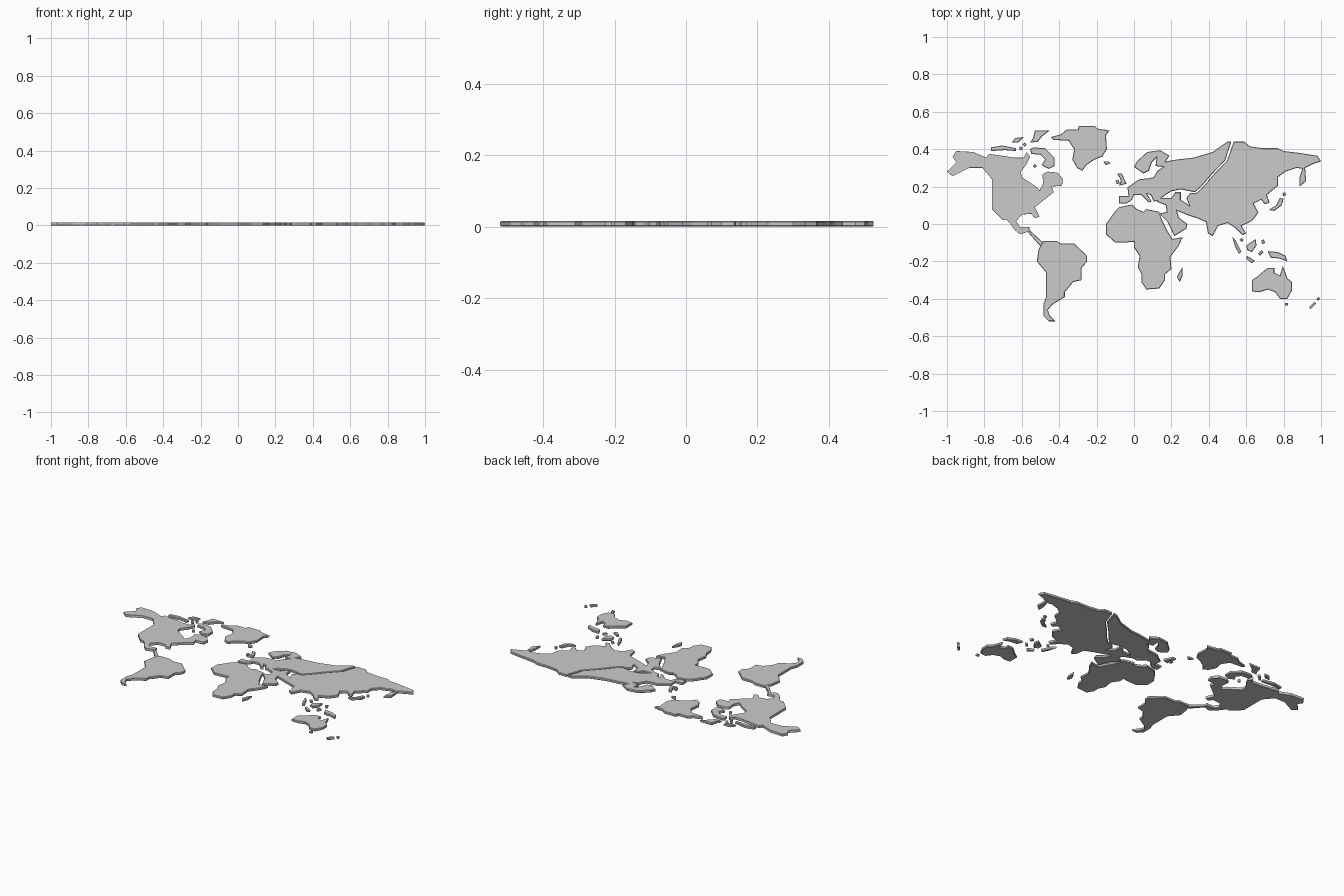
import bpy, bmesh, math

H = 0.016      # plate thickness
CH = 0.003     # chamfer on the rims


def plate(name, pts):
    """Flat outline (hundredths of a unit) raised into a chamfered slab."""
    bm = bmesh.new()
    face = bm.faces.new([bm.verts.new((x / 100, y / 100, 0)) for x, y in pts])
    ext = bmesh.ops.extrude_face_region(bm, geom=[face])
    top = [v for v in ext["geom"] if isinstance(v, bmesh.types.BMVert)]
    bmesh.ops.translate(bm, verts=top, vec=(0, 0, H))
    bmesh.ops.recalc_face_normals(bm, faces=bm.faces)
    rims = [e for e in bm.edges if abs(e.verts[0].co.z - e.verts[1].co.z) < 1e-6]
    bmesh.ops.bevel(bm, geom=rims, offset=CH, segments=1, affect='EDGES', clamp_overlap=True)
    me = bpy.data.meshes.new(name)
    bm.to_mesh(me)
    bm.free()
    ob = bpy.data.objects.new(name, me)
    bpy.context.collection.objects.link(ob)
    return ob


def islet(name, x, y, w=1.2, h=1.2, turn=45):
    """Small four-sided island."""
    a = math.radians(turn)
    c, s = math.cos(a), math.sin(a)
    quad = [(-w, -h), (w, -h), (w, h), (-w, h)]
    plate(name, [(x + u * c - v * s, y + u * s + v * c) for u, v in quad])


# Americas
plate("north_america", [
    (-100, 28), (-95, 33), (-97, 36), (-95, 39), (-86, 38.5), (-79, 35.5), (-77.5, 37.5),
    (-64, 35.5), (-59, 35.5), (-57.5, 38.5), (-55.5, 36), (-57.5, 32), (-60.5, 28), (-60, 25),
    (-53, 20.5), (-50.5, 18), (-48.5, 21.5), (-49, 26.5), (-46, 28), (-41, 27.5), (-38, 24),
    (-38.5, 20.5), (-44, 20), (-43, 17), (-48, 13), (-53, 9), (-50.5, 4), (-53, 3), (-55, 5.5),
    (-60, 5), (-63, 1.5), (-61, -1.5), (-56, -1.5), (-56, -4), (-61, -5.5), (-64, -3),
    (-66, 0), (-74, 9), (-68, 2.5), (-70, 2), (-76, 8), (-76, 24), (-81, 30), (-88, 30), (-97, 25.5)])
plate("central_isthmus", [(-57.5, -3.5), (-55.5, -3.5), (-48.5, -10), (-50, -12)])
plate("south_america", [
    (-51, -13.5), (-48.5, -9), (-41.5, -9), (-39, -10.5), (-32, -10.5), (-25, -17), (-25, -20),
    (-28, -23.5), (-28, -30), (-32.5, -31), (-37, -36.5), (-37, -39), (-43.5, -43), (-46, -46),
    (-45, -49), (-42, -52), (-45.5, -52), (-48.5, -49), (-48.5, -43), (-47, -39), (-47, -26),
    (-52, -20)])

# Arctic islands
plate("greenland", [
    (-44.5, 46.5), (-39, 48), (-36, 50.5), (-30, 50.5), (-29.5, 52.5), (-21, 52.5), (-19.5, 51),
    (-13, 50), (-15, 47.5), (-14.5, 40), (-17, 36), (-21, 34.5), (-25.5, 31.5), (-27.5, 28.5),
    (-30.5, 30), (-33, 34.5), (-32, 40), (-35, 44.5), (-43, 45)])
plate("arctic_island_north", [(-53, 50), (-45, 50), (-49, 47), (-51.5, 44), (-55.5, 43.5), (-54, 46)])
plate("arctic_island_east", [
    (-55.5, 40), (-54, 41), (-47.5, 40.5), (-42.5, 35.5), (-42.5, 31), (-45.5, 29.5),
    (-49.5, 31.5), (-47.5, 34.5), (-50, 37), (-55, 37.5)])
plate("arctic_island_west", [(-76.5, 41), (-70.5, 42), (-63, 40.5), (-63, 39), (-69, 39.5), (-76.5, 39)])
plate("arctic_island_middle", [(-63.5, 46), (-59, 46.5), (-62, 43.5), (-65.5, 43.5)])
for i, (x, y) in enumerate([(-60.5, 40.5), (-58.5, 42.5), (-53, 31)]):
    islet(f"arctic_islet_{i}", x, y, 0.8, 0.8, 40)
plate("north_atlantic_island", [(-16.5, 33.5), (-13.5, 33.5), (-12.5, 32.5), (-15, 31.5)])

# Europe
plate("britain", [(-9, 27), (-6.5, 27), (-4, 21.5), (-8, 20.5), (-7, 23.5)])
islet("britain_west_islet", -8.8, 22.5, 0.8, 1, 20)
plate("europe", [
    (-8, 11), (-8, 15), (-3, 15), (-3.5, 19.5), (2, 23.5), (3.5, 24), (8, 24.5), (10.5, 25),
    (12.5, 28.5), (15.5, 30.5), (11.5, 31), (12, 35.5), (9.5, 33), (8, 28.5), (5, 27),
    (0, 30.5), (1.5, 33.5), (7, 38.5), (14, 39.5), (19, 36.5), (17, 33.5), (23, 34.5),
    (32, 35.5), (37, 37), (42, 38.5), (47, 42), (50, 44), (52, 44), (48.8, 34), (42, 27),
    (36, 20), (32.5, 17), (25, 18.5), (20, 17.5), (17.5, 16), (13, 12.5), (10.5, 12), (9, 15.5),
    (7, 16), (9.5, 12), (8, 11.5), (4, 15.5), (0, 15.5), (-1, 13), (-4, 11)])

# Africa
plate("africa", [
    (-10, 7), (-8, 9), (-1, 10.5), (1.5, 8), (5, 6.5), (6.5, 8), (13.5, 6.5), (15, 2), (18, -4),
    (20.5, -8), (26, -7), (24, -11.5), (19.5, -17.5), (20, -24), (16.5, -27), (16.5, -30),
    (13.5, -34.5), (6.5, -35), (4, -31), (4, -27), (2, -23), (3, -17), (0, -12.5), (0, -9.5),
    (-5.5, -10), (-10, -10), (-15, -5.5), (-15, 0)])
plate("east_african_island", [(26, -23), (26, -27.5), (24.5, -31), (23, -28.5), (24, -26)])

# Asia
plate("asia", [
    (53.3, 44), (59, 44), (62, 41.5), (69, 40.5), (77, 40.5), (80, 39), (88.5, 38), (98, 36.5),
    (100, 33.5), (95.5, 32), (91.5, 30), (92, 23), (88.5, 20), (88.5, 25), (90, 29.5),
    (87, 30), (81, 28), (77, 25), (77, 20.5), (71, 15.5), (72.5, 11.5), (70, 10.5), (68, 13),
    (64, 11), (66.5, 6), (63, 1.5), (57.5, -1), (60, -5), (58, -6), (54, -2), (50, 0.5),
    (45, -1), (42, -6.5), (39.5, -5), (38.5, 1), (34, 3), (28, 5), (23, 7), (24, 3.5), (28.5, 0),
    (28, -2.5), (21.5, -6.5), (18, 1), (13.5, 5.5), (17.5, 6.5), (17, 10), (12, 12), (13.5, 14),
    (20, 14), (22, 17), (25, 17), (25, 13), (29.5, 10), (28, 14), (30, 16.5), (33.3, 16.5),
    (37, 20), (43, 27), (49.8, 34)])
plate("japan", [(72, 7.5), (76, 10), (78, 14), (80, 13.5), (79, 10), (75, 7)])
islet("japan_north_islet", 80.3, 16, 0.8, 0.8, 20)

# South-east Asian islands
plate("sunda_west", [(52.5, -7), (54.5, -9), (57.5, -15), (56, -15.8), (54, -12)])
plate("sunda_middle", [(60, -11.5), (65, -8), (65.5, -11.5), (63, -15), (60.5, -14)])
plate("sunda_south", [(60.5, -17), (64.5, -19.5), (63, -21), (60, -18.5)])
islet("sunda_east", 67.8, -15.5, 1.3, 0.7, 45)
islet("philippine_islet", 69, -9.5, 0.8, 1, 20)
islet("malay_islet", 57.5, -8.5, 0.8, 0.8, 45)
plate("new_guinea", [(71.5, -14.5), (77, -15), (81, -17), (82, -20), (78, -18.5), (73, -18)])

# Oceania
plate("australia", [
    (63, -30), (66, -28), (69.5, -25), (71.5, -23.5), (75, -23.5), (75, -26), (78, -27.5),
    (79.5, -22.5), (81, -26), (82, -29), (84.5, -31), (84.5, -35.5), (82, -40), (78, -40),
    (75.5, -36.5), (71.5, -35), (67, -36.5), (63, -36)])
islet("australia_south_islet", 81.5, -43, 0.9, 0.7, 0)
plate("new_zealand_south", [(93.5, -44.5), (96.5, -41.5), (97.5, -42.5), (94.5, -45.5)])
islet("new_zealand_north", 98.5, -40, 0.8, 0.6, 40)
